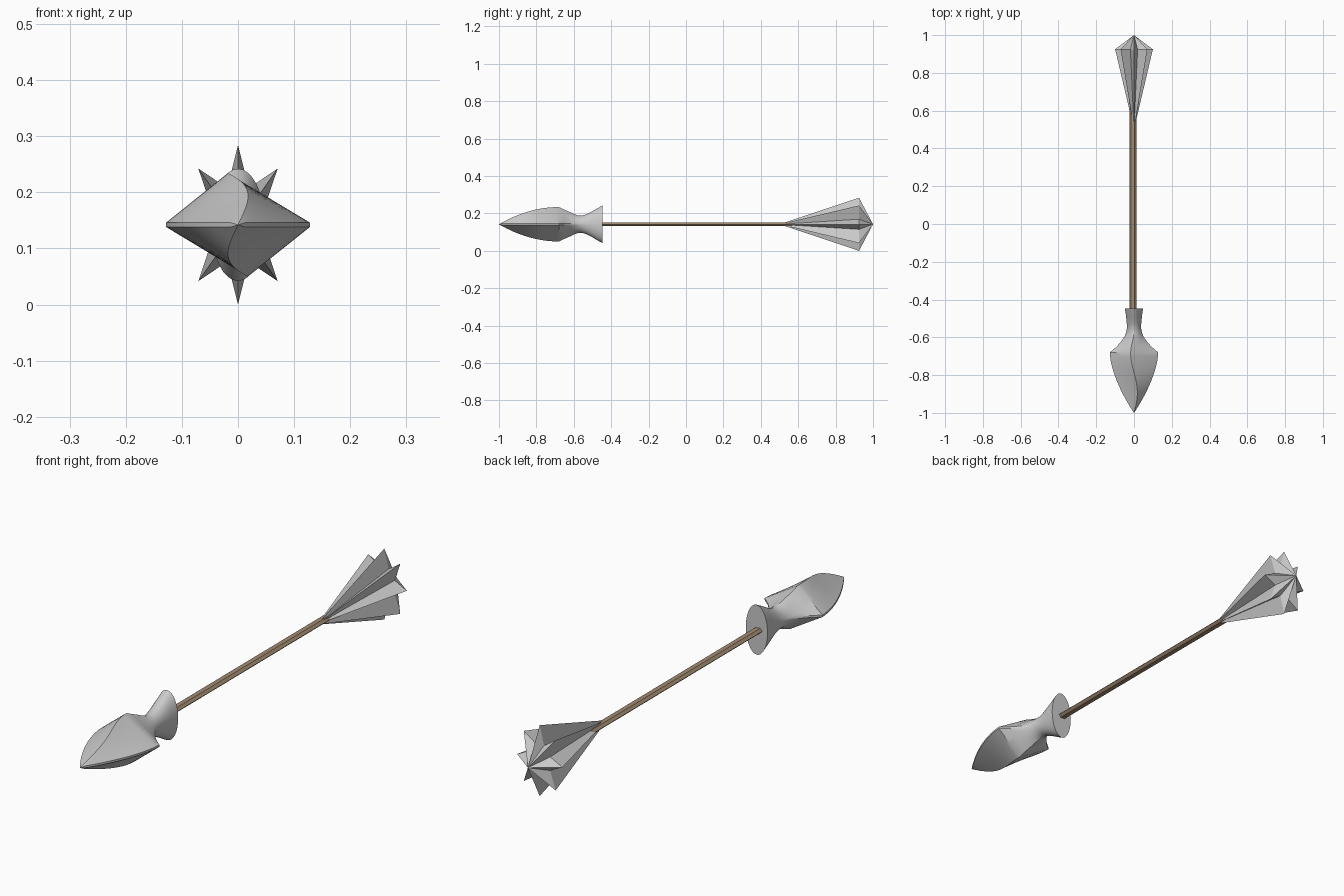
import bpy, bmesh
from math import sin, cos, pi

if "Cube" in bpy.data.objects:
    bpy.data.objects.remove(bpy.data.objects["Cube"])

Z = 0.142  # height of the long axis


def finish(name, bm, color=None, smooth=False):
    bmesh.ops.remove_doubles(bm, verts=bm.verts, dist=1e-5)
    bmesh.ops.recalc_face_normals(bm, faces=bm.faces)
    me = bpy.data.meshes.new(name)
    bm.to_mesh(me)
    bm.free()
    ob = bpy.data.objects.new(name, me)
    bpy.context.collection.objects.link(ob)
    if color:
        mat = bpy.data.materials.new(name + "_colour")
        mat.diffuse_color = color
        mat.use_nodes = True
        mat.node_tree.nodes["Principled BSDF"].inputs["Base Color"].default_value = mat.diffuse_color
        me.materials.append(mat)
    if smooth:
        bpy.ops.object.select_all(action='DESELECT')
        ob.select_set(True)
        bpy.context.view_layer.objects.active = ob
        bpy.ops.object.shade_smooth_by_angle(angle=0.55)
    return ob


def loft(rings):
    """Skin a list of equal-length rings of (x, y, z) and cap both ends."""
    bm = bmesh.new()
    rows = [[bm.verts.new((x, y, z + Z)) for x, y, z in r] for r in rings]
    n = len(rows[0])
    for a, b in zip(rows, rows[1:]):
        for i in range(n):
            j = (i + 1) % n
            bm.faces.new((a[i], a[j], b[j], b[i]))
    bm.faces.new(rows[0])
    bm.faces.new(rows[-1])
    return bm


# Wooden shaft: thin flattened hexagonal rod
def rod_ring(y):
    return [(-0.006 + 0.019 * cos(pi * k / 3), y, 0.011 * sin(pi * k / 3))
            for k in range(6)]


finish("shaft", loft([rod_ring(-0.46), rod_ring(0.62)]), (0.36, 0.26, 0.17, 1))

# Flanged end: eight-pointed star pulled to a point at both ends
bm = bmesh.new()
star = []
for k in range(16):
    r = 0.5 if k % 2 else 1.0
    a = pi * k / 8
    star.append(bm.verts.new((0.1 * r * cos(a), 0.925, Z + 0.142 * r * sin(a))))
for y in (0.5, 1.0):
    tip = bm.verts.new((0, y, Z))
    for k in range(16):
        bm.faces.new((star[k], star[(k + 1) % 16], tip))
finish("flanged_head", bm)


# Spear head: ridged diamond section blending into an oval socket
def section(y, w, h, blend, s):
    e = min(0.004, h * 0.5)
    corners = [(w, e), (s, h), (-w, e), (-w, -e), (-s, -h), (w, -e)]
    angles = [0.04, pi / 2, pi - 0.04, pi + 0.04, 1.5 * pi, 2 * pi - 0.04]
    ring = []
    for i in range(6):
        (x0, z0), (x1, z1) = corners[i], corners[(i + 1) % 6]
        a0, a1 = angles[i], angles[(i + 1) % 6] + (2 * pi if i == 5 else 0)
        steps = 1 if i in (2, 5) else 8
        for k in range(steps):
            t = k / steps
            a = a0 + (a1 - a0) * t
            dx, dz = x0 + (x1 - x0) * t, z0 + (z1 - z0) * t
            ring.append((dx * blend + w * cos(a) * (1 - blend), y,
                         dz * blend + h * sin(a) * (1 - blend)))
    return ring


rings = []
for k in range(17):  # blade, tip to shoulder
    t = 0.998 * (1 - k / 16)
    rings.append(section(-0.68 - 0.3205 * t, 0.128 * (1 - t ** 1.65),
                         0.092 * (1 - t ** 2), 1, -0.018 * cos(1.5 * pi * t)))
# neck and flared socket
for key in [(-0.65, 0.093, 0.078, 0.95, -0.015), (-0.62, 0.067, 0.065, 0.8, -0.01),
            (-0.595, 0.050, 0.053, 0.55, -0.005), (-0.575, 0.042, 0.046, 0.3, 0),
            (-0.555, 0.038, 0.046, 0.15, 0), (-0.53, 0.038, 0.054, 0.05, 0),
            (-0.50, 0.041, 0.070, 0, 0), (-0.475, 0.044, 0.085, 0, 0),
            (-0.447, 0.048, 0.100, 0, 0)]:
    rings.append(section(*key))
finish("spear_head", loft(rings), smooth=True)
